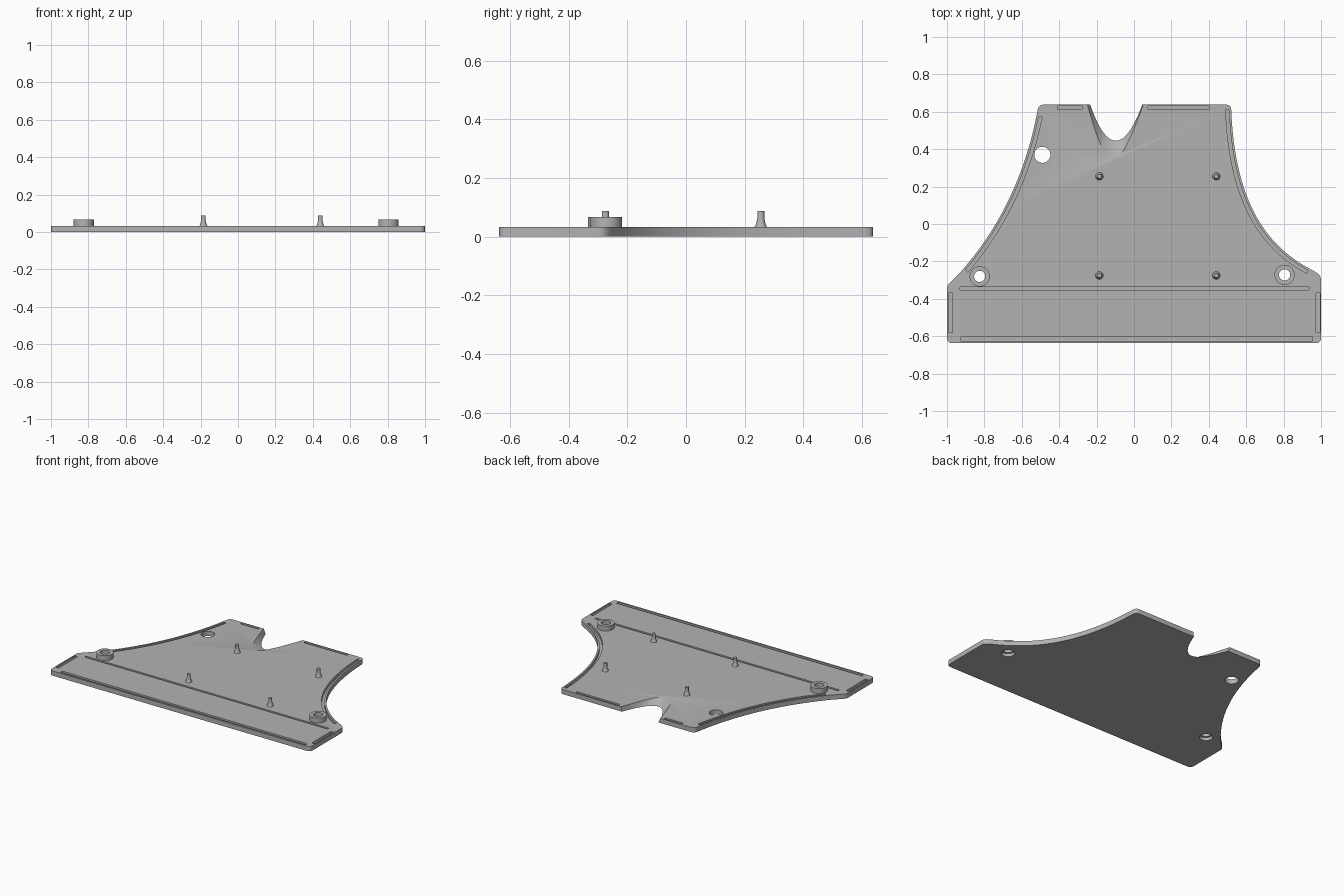
import bpy, bmesh, math
from mathutils import Vector

if "Cube" in bpy.data.objects:
    bpy.data.objects.remove(bpy.data.objects["Cube"], do_unlink=True)

T = 0.033        # plate thickness
FLOOR = 0.014    # groove floor height

grey = bpy.data.materials.new("light_grey")
grey.use_nodes = True
grey.diffuse_color = (0.45, 0.45, 0.45, 1)
grey.node_tree.nodes["Principled BSDF"].inputs["Base Color"].default_value = grey.diffuse_color


def bezier(ctrl, n):
    """Sample a Bezier curve of any degree."""
    out = []
    for i in range(n + 1):
        pts = [Vector(p) for p in ctrl]
        while len(pts) > 1:
            pts = [a.lerp(b, i / n) for a, b in zip(pts, pts[1:])]
        out.append(pts[0])
    return out


def corner(prev, at, nxt, r=0.03):
    """Rounded corner between two straight edges."""
    at = Vector(at)
    a = at + (Vector(prev) - at).normalized() * r
    b = at + (Vector(nxt) - at).normalized() * r
    return bezier([a, at, b], 6)


def loft(name, rings):
    """Closed solid through (outline, height) rings."""
    bm = bmesh.new()
    loops = [[bm.verts.new((p[0], p[1], z)) for p in pts] for pts, z in rings]
    n = len(loops[0])
    for lo, hi in zip(loops, loops[1:]):
        for i in range(n):
            j = (i + 1) % n
            bm.faces.new((lo[i], lo[j], hi[j], hi[i]))
    bm.faces.new(loops[0][::-1])
    bm.faces.new(loops[-1])
    bmesh.ops.recalc_face_normals(bm, faces=bm.faces)
    mesh = bpy.data.meshes.new(name)
    bm.to_mesh(mesh)
    bm.free()
    mesh.materials.append(grey)
    ob = bpy.data.objects.new(name, mesh)
    bpy.context.collection.objects.link(ob)
    return ob


def circle(c, r, n=32):
    return [(c[0] + r * math.cos(k * math.tau / n),
             c[1] + r * math.sin(k * math.tau / n)) for k in range(n)]


def cut(target, cutter):
    """Subtract a cutter, then discard it."""
    bpy.context.view_layer.objects.active = target
    mod = target.modifiers.new("cut", 'BOOLEAN')
    mod.operation = 'DIFFERENCE'
    mod.solver = 'EXACT'
    mod.object = cutter
    bpy.ops.object.modifier_apply(modifier=mod.name)
    bpy.data.objects.remove(cutter, do_unlink=True)


def offset(path, d):
    """Shift a path sideways by d, to the left of its direction."""
    out = []
    for i, p in enumerate(path):
        t = (path[min(i + 1, len(path) - 1)] - path[max(i - 1, 0)]).normalized()
        out.append(p + Vector((-t.y, t.x)) * d)
    return out


def groove(path, width):
    path = [Vector(p) for p in path]
    ring = offset(path, width / 2) + offset(path, -width / 2)[::-1]
    cut(plate, loft("groove_cutter", [(ring, FLOOR), (ring, T + 0.02)]))


# Base plate with two concave flanks
left_flank = bezier([(-0.515, 0.61), (-0.61, 0.1), (-0.93, -0.26)], 32)
right_flank = bezier([(0.52, 0.61), (0.54, 0.1), (0.72, -0.13), (0.96, -0.25)], 32)
outline = (bezier([(-0.485, 0.638), (-0.51, 0.638), (-0.515, 0.61)], 5)[:-1]
           + left_flank
           + corner((-0.93, -0.26), (-1, -0.33), (-1, -0.6), 0.015)
           + corner((-1, 0), (-1, -0.637), (0, -0.637))
           + corner((0, -0.637), (1, -0.637), (1, 0))
           + corner((1, -0.6), (1, -0.275), (0.96, -0.25), 0.025)
           + right_flank[::-1]
           + bezier([(0.52, 0.61), (0.518, 0.638), (0.495, 0.638)], 5)[1:])
plate = loft("base_plate", [(outline, 0), (outline, T)])

# Flared cable notch in the back edge
low = bezier([(-0.235, 0.64), (-0.1, 0.25), (0.045, 0.64)], 24)
high = bezier([(-0.25, 0.64), (-0.14, 0.25), (-0.09, 0.25), (0.05, 0.64)], 24)
low += [Vector((0.05, 0.75)), Vector((-0.245, 0.75))]
high += [Vector((0.055, 0.75)), Vector((-0.255, 0.75))]
cut(plate, loft("notch_cutter", [(low, -0.02), (low, 0), (high, T), (high, T + 0.02)]))

# Shallow grooves along the edges
groove([(-0.41, 0.623), (-0.275, 0.623)], 0.018)
groove([(0.075, 0.623), (0.405, 0.623)], 0.018)
groove([(-0.93, -0.345), (0.935, -0.345)], 0.016)
groove([(-0.925, -0.615), (0.955, -0.615)], 0.02)
for x in (-0.981, 0.983):
    groove([(x, -0.58), (x, -0.37)], 0.022)
groove(offset(left_flank, 0.021)[1:-1], 0.018)
groove(offset(right_flank, -0.021)[:-1], 0.018)

# Round opening, and screw holes counterbored from below
opening = circle((-0.49, 0.37), 0.043)
cut(plate, loft("opening_cutter", [(opening, -0.02), (opening, T + 0.02)]))
bosses = {"right": (-0.825, -0.28), "left": (0.805, -0.272)}
parts = [plate]
for side, c in bosses.items():
    boss = loft(side + "_screw_boss", [(circle(c, 0.054), T - 0.003), (circle(c, 0.054), 0.067)])
    parts.append(boss)
    for ob in (boss, plate):
        cut(ob, loft("bore_cutter", [(circle(c, 0.03), -0.02), (circle(c, 0.03), 0.1)]))
    cut(plate, loft("counterbore_cutter", [(circle(c, 0.042), -0.02), (circle(c, 0.042), 0.022)]))

# Four locating pins with flared feet
for x in (-0.185, 0.44):
    for y in (-0.275, 0.255):
        profile = [(0.022, T - 0.003), (0.021, T), (0.017, T + 0.008),
                   (0.014, T + 0.02), (0.012, T + 0.03), (0.012, 0.088)]
        name = ("left" if x > 0 else "right") + ("_back" if y > 0 else "_front") + "_pin"
        parts.append(loft(name, [(circle((x, y), r, 20), z) for r, z in profile]))

# Smooth curved walls, keep crisp edges
bpy.ops.object.select_all(action='DESELECT')
for ob in parts:
    ob.select_set(True)
bpy.context.view_layer.objects.active = plate
bpy.ops.object.shade_smooth_by_angle(angle=math.radians(30))
